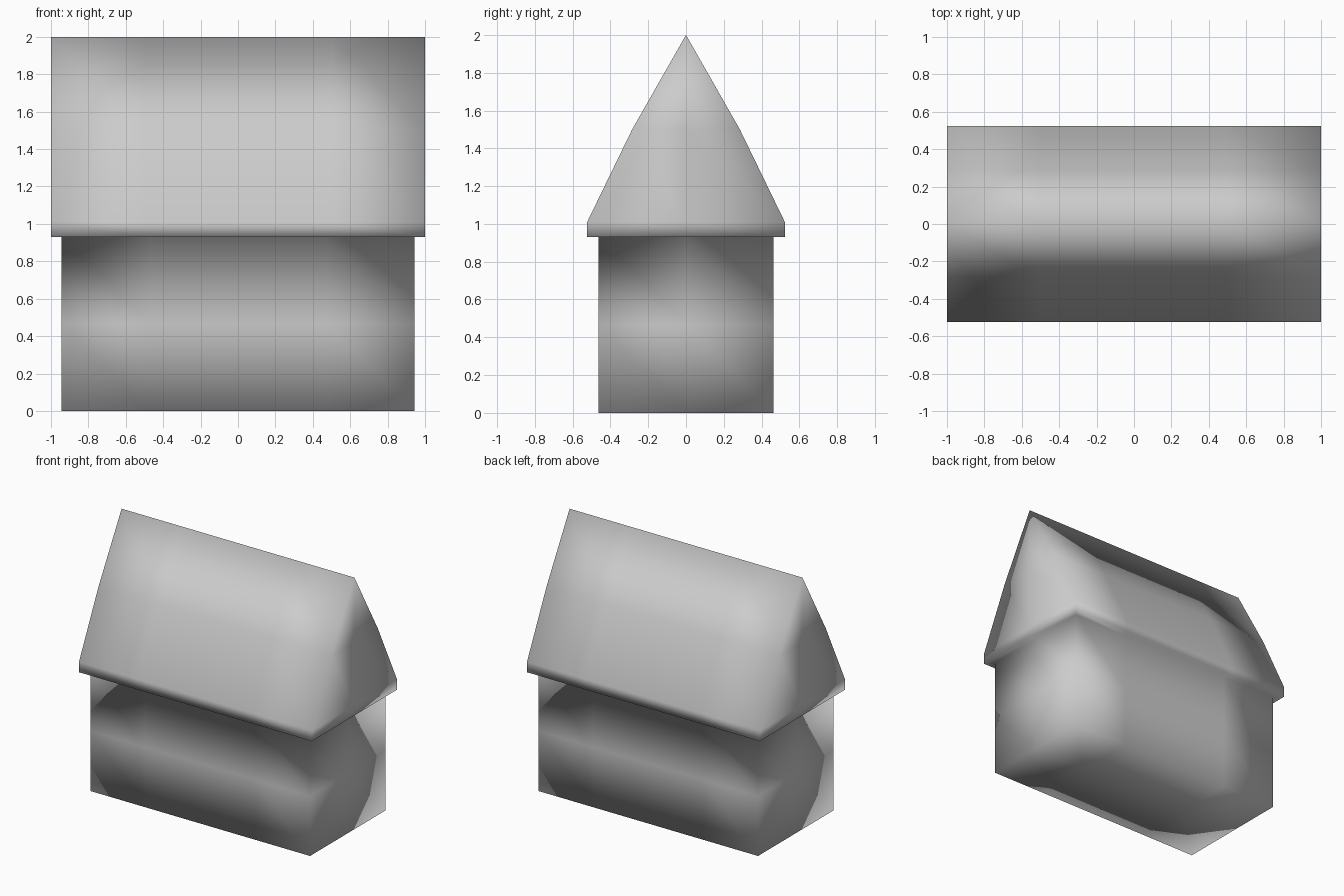
import bpy
import bmesh

if "Cube" in bpy.data.objects:
    bpy.data.objects.remove(bpy.data.objects["Cube"])

# (half length x, half depth y, height z) of each level, from the floor to the ridge
LEVELS = [
    (0.943, 0.463, 0.0),    # floor
    (0.943, 0.463, 0.465),  # mid wall
    (0.943, 0.463, 0.93),   # wall top
    (1.0, 0.523, 0.93),     # overhang underside
    (1.0, 0.523, 1.01),     # eave lip
    (1.0, 0.285, 1.50),     # roof break
    (1.0, 0.0, 2.0),        # ridge
]

bm = bmesh.new()

# floor grid: 4 x 2 panels
bmesh.ops.create_grid(bm, x_segments=4, y_segments=2, size=1)
sx, sy, sz = LEVELS[0]
for v in bm.verts:
    v.co = (v.co.x * sx, v.co.y * sy, sz)

# walls, overhang and roof: raise the outline level by level
edges = [e for e in bm.edges if e.is_boundary]
for (px, py, _), (nx, ny, nz) in zip(LEVELS, LEVELS[1:]):
    geom = bmesh.ops.extrude_edge_only(bm, edges=edges)["geom"]
    ring = [g for g in geom if isinstance(g, bmesh.types.BMVert)]
    for v in ring:
        v.co = (v.co.x * nx / px, v.co.y * ny / py, nz)
    ring_set = set(ring)
    edges = [g for g in geom if isinstance(g, bmesh.types.BMEdge)
             and all(v in ring_set for v in g.verts)]

# close the ridge
bmesh.ops.remove_doubles(bm, verts=bm.verts[:], dist=0.0005)
bmesh.ops.recalc_face_normals(bm, faces=bm.faces[:])
for f in bm.faces:
    f.smooth = True

mesh = bpy.data.meshes.new("house_with_roof")
bm.to_mesh(mesh)
bm.free()
house = bpy.data.objects.new("house_with_roof", mesh)
bpy.context.collection.objects.link(house)
